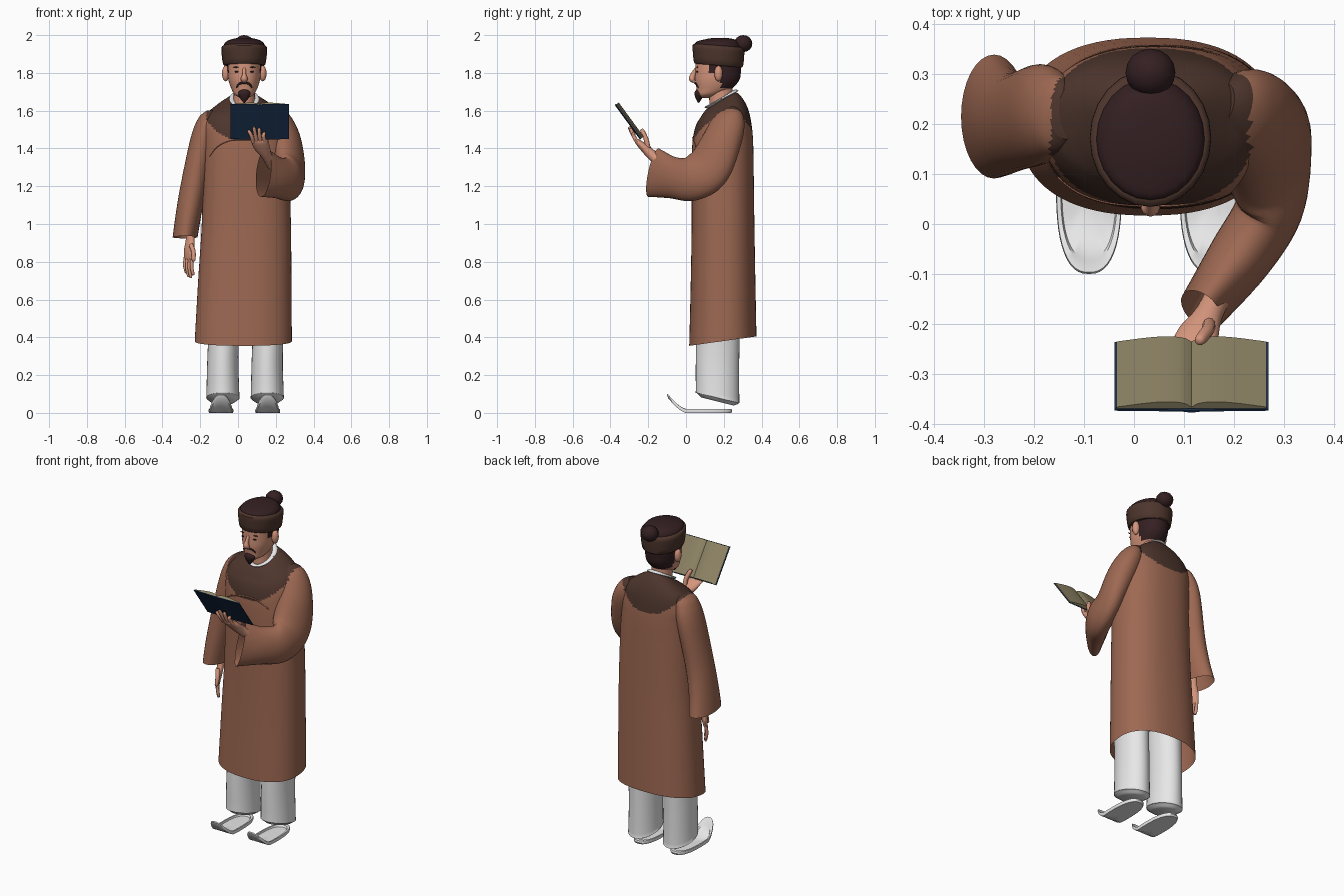
import bpy, bmesh, math
from mathutils import Vector as V


def material(name, r, g, b):
    m = bpy.data.materials.new(name)
    m.diffuse_color = (r, g, b, 1)
    return m


ROBE = material("robe_brown", .34, .14, .085)
YOKE = material("dark_brown", .075, .036, .026)
HAIR = material("hair_black_brown", .034, .014, .016)
SKIN = material("skin", .66, .30, .20)
WHITE = material("white_cloth", .80, .80, .80)
NAVY = material("navy_cover", .012, .034, .085)
PAGE = material("page_tan", .27, .23, .13)


def build(name, rings, mat, cap0=True, cap1=True, alt=None, rule=None):
    """Skin closed rings of points; faces passing the rule get the alt material."""
    bm = bmesh.new()
    vs = [[bm.verts.new(p) for p in r] for r in rings]
    n = len(vs[0])
    for a, b in zip(vs, vs[1:]):
        for i in range(n):
            j = (i + 1) % n
            bm.faces.new((a[i], a[j], b[j], b[i]))
    if cap0:
        bm.faces.new(vs[0][::-1])
    if cap1:
        bm.faces.new(vs[-1])
    bmesh.ops.recalc_face_normals(bm, faces=bm.faces)
    for f in bm.faces:
        f.smooth = True
        if rule and rule(f.calc_center_median()):
            f.material_index = 1
    me = bpy.data.meshes.new(name)
    bm.to_mesh(me)
    bm.free()
    me.set_sharp_from_angle(angle=math.radians(40))
    me.materials.append(mat)
    if alt:
        me.materials.append(alt)
    ob = bpy.data.objects.new(name, me)
    bpy.context.collection.objects.link(ob)
    return ob


def refine(rows, k):
    """Catmull-Rom subdivision of control rows."""
    out = []
    for i in range(len(rows) - 1):
        p0, p1, p2, p3 = (rows[max(0, min(len(rows) - 1, i + d))] for d in (-1, 0, 1, 2))
        for s in range(k):
            t = s / k
            out.append([.5 * (2 * b + (c - a) * t + (2 * a - 5 * b + 4 * c - d) * t * t
                              + (3 * b - a - 3 * c + d) * t ** 3)
                        for a, b, c, d in zip(p0, p1, p2, p3)])
    return out + [list(rows[-1])]


def oval(n, p=2.0):
    """Unit superellipse."""
    f = lambda c: math.copysign(abs(c) ** (2 / p), c)
    return [(f(math.cos(2 * math.pi * i / n)), f(math.sin(2 * math.pi * i / n))) for i in range(n)]


def loft(name, rows, mat, n=32, p=2.0, k=4, **kw):
    """Stacked level ovals; rows are (z, cx, cy, rx, ry, tilt of z along y)."""
    rings = [[(cx + rx * c, cy + ry * s, z + t * ry * s) for c, s in oval(n, p)]
             for z, cx, cy, rx, ry, t in refine(rows, k)]
    return build(name, rings, mat, **kw)


def tube(name, rows, mat, u=(1, 0, 0), n=20, k=4, **kw):
    """Ovals along a path; rows are (x, y, z, half width along u, other half width)."""
    rows, rings = refine(rows, k), []
    for i, r in enumerate(rows):
        t = (V(rows[min(i + 1, len(rows) - 1)][:3]) - V(rows[max(i - 1, 0)][:3])).normalized()
        a = (V(u) - t * V(u).dot(t)).normalized()
        b = t.cross(a)
        rings.append([V(r[:3]) + a * r[3] * c + b * r[4] * s for c, s in oval(n)])
    return build(name, rings, mat, **kw)


def ball(name, c, r, mat, n=16):
    m = n // 2
    rings = [[(c[0] + r[0] * math.sin(a) * x, c[1] + r[1] * math.sin(a) * y, c[2] + r[2] * math.cos(a))
              for x, y in oval(n)] for a in [math.pi * (i + .1) / (m + .2) for i in range(m + 1)]]
    return build(name, rings, mat)


CX = .033


def yoke(p):
    dx = abs(p.x - CX) / .2
    return dx < 1 and p.z > (1.44 if p.y < .18 else 1.49) + .11 * dx ** 2.5


# robe body
robe = loft("robe_body", [
    (.38, .028, .195, .257, .178, .14), (.7, .036, .196, .247, .171, .07),
    (1.0, .044, .196, .236, .166, 0), (1.3, .043, .194, .228, .164, 0),
    (1.44, .038, .195, .222, .160, 0), (1.52, .034, .2, .220, .148, 0),
    (1.58, CX, .205, .200, .128, .12), (1.62, CX, .20, .15, .108, .3),
    (1.645, CX, .19, .10, .088, .5), (1.655, CX, .188, .068, .074, .6)],
    ROBE, n=72, p=2.35, k=10, cap0=False, alt=YOKE, rule=yoke)

# hanging sleeve and reading sleeve
loft("hanging_sleeve", [
    (1.6, -.135, .22, .03, .05, 0), (1.56, -.158, .22, .052, .08, 0),
    (1.45, -.187, .22, .065, .1, 0), (1.2, -.235, .205, .07, .098, 0),
    (1.05, -.262, .205, .068, .108, 0), (.93, -.28, .215, .066, .124, -.05)],
    ROBE, k=8, cap1=False, alt=YOKE, rule=yoke)
tube("reading_sleeve", [
    (.17, .235, 1.6, .035, .05), (.21, .225, 1.545, .068, .09), (.25, .19, 1.44, .08, .108),
    (.275, .12, 1.30, .072, .125), (.27, .03, 1.24, .068, .118),
    (.21, -.07, 1.245, .064, .11), (.135, -.172, 1.272, .048, .132)],
    ROBE, u=(.88, -.42, 0), n=32, k=7, cap1=False, alt=YOKE, rule=yoke)

# overlap seam, projected on the chest
bpy.context.view_layer.update()
seam = []
for x, z in ((-.15, 1.36), (-.11, 1.41), (-.05, 1.44), (.03, 1.455), (.1, 1.45), (.17, 1.41)):
    hit, p, _, _ = robe.ray_cast(V((x, -1, z)), V((0, 1, 0)))
    if hit:
        seam.append((p.x, p.y, p.z, .004, .004))
tube("overlap_seam", seam, ROBE, u=(0, 1, 0), n=6)

# white collar and neck
tube("collar", [(CX + .066 * math.cos(a), .188 + .076 * math.sin(a), 1.662 + .044 * math.sin(a), .006, .014)
                for a in [2 * math.pi * i / 24 for i in range(25)]], WHITE, u=(.01, .02, 1), n=8, k=1)
loft("neck", [(1.6, CX, .19, .06, .066, .4), (1.68, CX, .185, .056, .062, .3), (1.76, CX, .18, .056, .062, 0)],
     SKIN, n=24)

# head with hair painted on the back
loft("head", [
    (1.668, CX, .098, .022, .022, 0), (1.685, CX, .12, .05, .06, 0), (1.715, CX, .148, .068, .092, 0),
    (1.76, CX, .165, .083, .116, 0), (1.81, CX, .17, .088, .121, 0), (1.9, CX, .172, .09, .122, 0)],
    SKIN, n=48, k=7, p=2.15, alt=HAIR,
    rule=lambda p: (p.y > .185 and p.z > 1.722) or (p.y > .125 and p.z > 1.80))

# facial features
tube("nose", [(CX, .055, 1.825, .008, .008), (CX, .038, 1.79, .011, .014),
              (CX, .032, 1.768, .019, .017), (CX, .045, 1.752, .012, .008)], SKIN, n=12)
for s, side in ((-1, "right"), (1, "left")):
    ball(side + "_ear", (CX + s * .098, .172, 1.797), (.02, .022, .042), SKIN)
    ball(side + "_eye", (CX + s * .038, .060, 1.806), (.014, .006, .005), HAIR, 12)
    ball(side + "_eyebrow", (CX + s * .04, .060, 1.83), (.02, .005, .003), HAIR, 12)
    tube(side + "_moustache", [(CX, .046, 1.747, .003, .005), (CX + s * .025, .052, 1.743, .004, .006),
                               (CX + s * .042, .066, 1.722, .002, .003)], HAIR, u=(0, 1, 0), n=8)
tube("beard", [(CX, .075, 1.712, .018, .014), (CX, .070, 1.695, .034, .024), (CX, .068, 1.672, .027, .02),
               (CX, .066, 1.642, .004, .004)], HAIR, n=16)

# hat band, cloth top and bun
loft("hat_band", [
    (1.84, CX, .172, .1, .118, -.08), (1.845, CX, .172, .112, .13, -.08), (1.9, CX, .172, .12, .136, -.08),
    (1.935, CX, .172, .121, .137, -.08), (1.945, CX, .172, .110, .124, -.08)], YOKE, n=24, k=2)
loft("hat_top", [
    (1.935, CX, .17, .110, .124, -.08), (1.957, CX, .17, .104, .117, -.06), (1.974, CX, .175, .08, .09, 0),
    (1.984, CX, .18, .04, .045, 0), (1.986, CX, .18, .003, .003, 0)], HAIR, n=24, k=3)
ball("hair_bun", (CX, .303, 1.955), (.05, .048, .045), HAIR)


def finger(name, a, b, c, r):
    tip = V(c) + (V(c) - V(b)).normalized() * r * .7
    tube(name, [(*a, r, r), (*b, r, r), (*c, r * .85, r * .85), (*tip, r * .2, r * .2)], SKIN, n=10, k=3,
         u=(.9, .4, .1))


# hanging hand
tube("hanging_palm", [(-.25, .205, .99, .022, .026), (-.253, .2, .92, .02, .028), (-.258, .19, .865, .018, .04),
                      (-.26, .185, .82, .012, .038), (-.26, .184, .808, .005, .03)], SKIN, u=(.8, .6, 0))
for i, (s, l) in enumerate(((-.03, .075), (-.01, .095), (.01, .1), (.03, .085))):
    x, y = -.26 + .6 * s, .185 - .8 * s
    finger("hanging_finger_%d" % i, (x, y, .825), (x - .004, y - .008, .82 - l * .5),
           (x + .004, y - .008, .82 - l), .0095)
finger("hanging_thumb", (-.25, .16, .89), (-.236, .14, .855), (-.235, .128, .81), .012)

# hand under the book
tube("holding_palm", [(.18, -.12, 1.31, .027, .027), (.15, -.18, 1.365, .028, .027), (.128, -.222, 1.405, .042, .023),
                      (.112, -.258, 1.437, .042, .014), (.11, -.266, 1.447, .034, .006)], SKIN)
for i in range(4):
    x = .08 + i * .021
    h = (1.49, 1.508, 1.5, 1.48)[i]
    finger("holding_finger_%d" % i, (x, -.257, 1.432), (x - .008, -.277, 1.465),
           (x - .022 + i * .006, -.292 - (h - 1.5) * .73, h), .0105)
finger("holding_thumb", (.15, -.2, 1.40), (.148, -.212, 1.45), (.132, -.232, 1.495), .013)

# open book: extruded cover and page profiles
UP, OUT, MID = V((0, -.59, .808)), V((0, .808, .59)), V((.115, -.308, 1.54))


def slab(name, prof, h, mat):
    return build(name, [[MID + V((x, 0, 0)) + OUT * w + UP * v for x, w in prof] for v in (-h, h)], mat)


slab("book_cover", [(-.154, .002), (-.02, 0), (0, -.003), (.02, 0), (.154, .002),
                    (.154, .006), (.02, .004), (0, .002), (-.02, .004), (-.154, .006)], .114, NAVY)
us = [i / 12 for i in range(-12, 13)]
slab("book_pages", [(u * .15, .005) for u in us[::24]] +
     [(u * .15, .009 + .013 * math.sin(math.pi * abs(u) ** .6)) for u in us[::-1]], .111, PAGE)

# trouser legs and upturned slippers
for cx, fx, side in ((-.08, -.09, "right"), (.155, .157, "left")):
    loft(side + "_trouser_leg", [
        (.06, cx, .167, .06, .085, -.25), (.08, cx, .167, .086, .114, -.25), (.1, cx, .167, .087, .115, -.2),
        (.3, cx, .167, .082, .115, 0), (.55, cx + .012, .175, .082, .115, 0)], WHITE, k=3)
    rings = []
    for s, z in ((.02, 0), (.3, 0), (.6, 0), (.8, 0), (.97, 0), (1, .01), (.98, .02), (.86, .02),
                 (.82, .01), (.6, .01), (.3, .01), (.02, .01)):
        ys = [(fx + .066 * s * c, .0725 + .1725 * s * d) for c, d in oval(48, 2.5)]
        rings.append([(x, y, z + .085 * max(0, -y / .1) ** 1.5) for x, y in ys])
    build(side + "_slipper", rings, WHITE)
